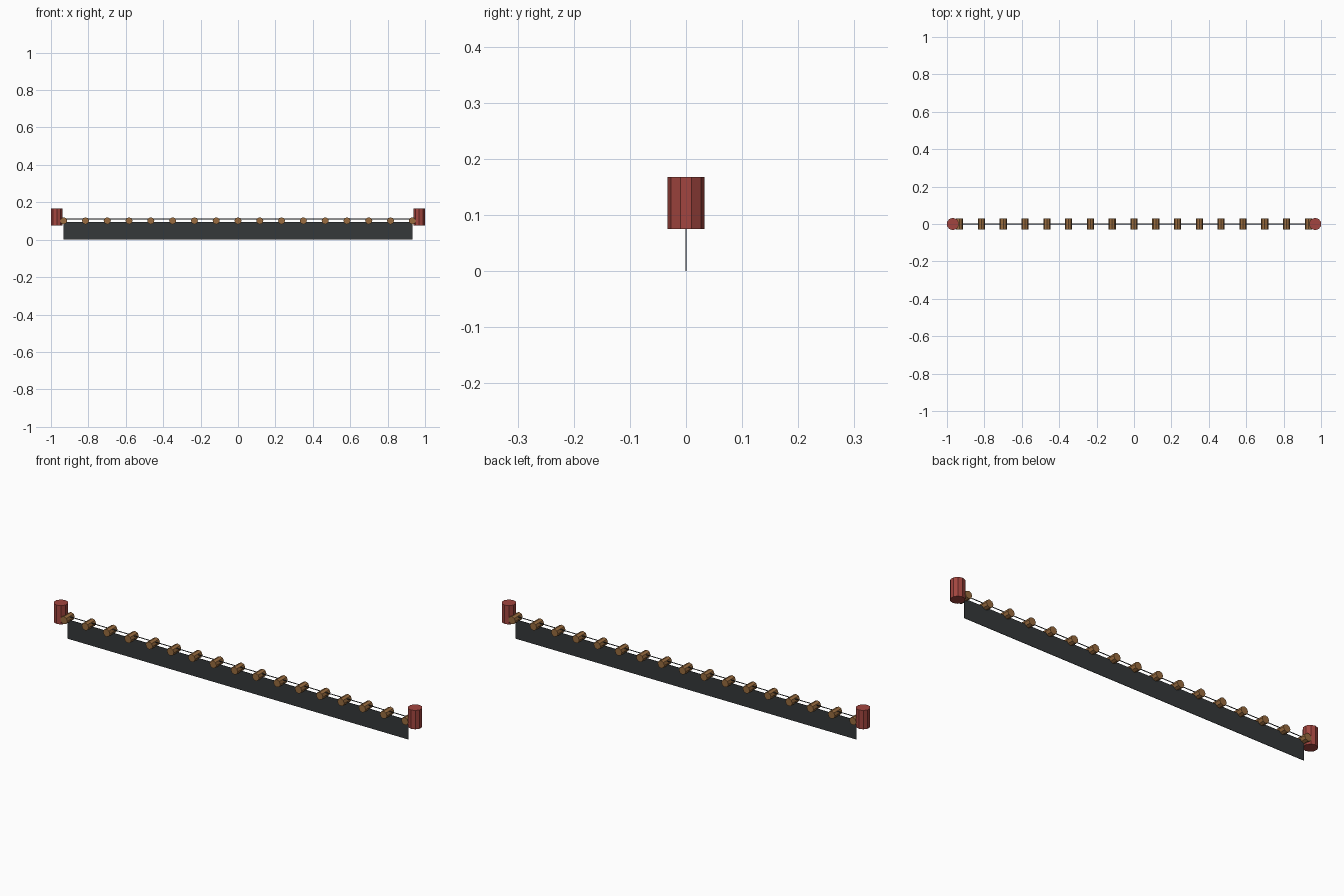
import bpy
from math import pi

if "Cube" in bpy.data.objects:
    bpy.data.objects.remove(bpy.data.objects["Cube"])


def material(name, rgb):
    m = bpy.data.materials.new(name)
    m.diffuse_color = (*rgb, 1)
    m.use_nodes = True
    m.node_tree.nodes["Principled BSDF"].inputs["Base Color"].default_value = m.diffuse_color
    return m


NET = material("dark_mesh", (0.035, 0.04, 0.042))
CORK = material("cork", (0.32, 0.15, 0.05))
RED = material("red_paint", (0.36, 0.06, 0.05))
HALF = 0.932


def cylinder(name, sides, radius, depth, loc, mat, rot=(0, 0, 0)):
    bpy.ops.mesh.primitive_cylinder_add(vertices=sides, radius=radius, depth=depth,
                                        location=loc, rotation=rot)
    ob = bpy.context.object
    ob.name = name
    ob.data.materials.append(mat)
    return ob


# hanging net panel, a thin upright sheet
bpy.ops.mesh.primitive_cube_add(size=1, location=(0, 0, 0.0475))
net = bpy.context.object
net.name = "net_panel"
net.scale = (2 * HALF, 0.002, 0.095)
net.data.materials.append(NET)

# head rope threading the floats
cylinder("head_rope", 6, 0.002, 2 * HALF, (0, 0, 0.111), NET, (0, pi / 2, 0))

# row of cork floats lying across the rope
for i in range(17):
    x = -HALF + i * 2 * HALF / 16
    cylinder(f"cork_float_{i + 1}", 8, 0.019, 0.058, (x, 0, 0.101), CORK, (pi / 2, 0, 0))

# end buoys
for side, x in (("left", -0.9686), ("right", 0.9686)):
    cylinder(f"end_buoy_{side}", 10, 0.033, 0.093, (x, 0, 0.1215), RED)
